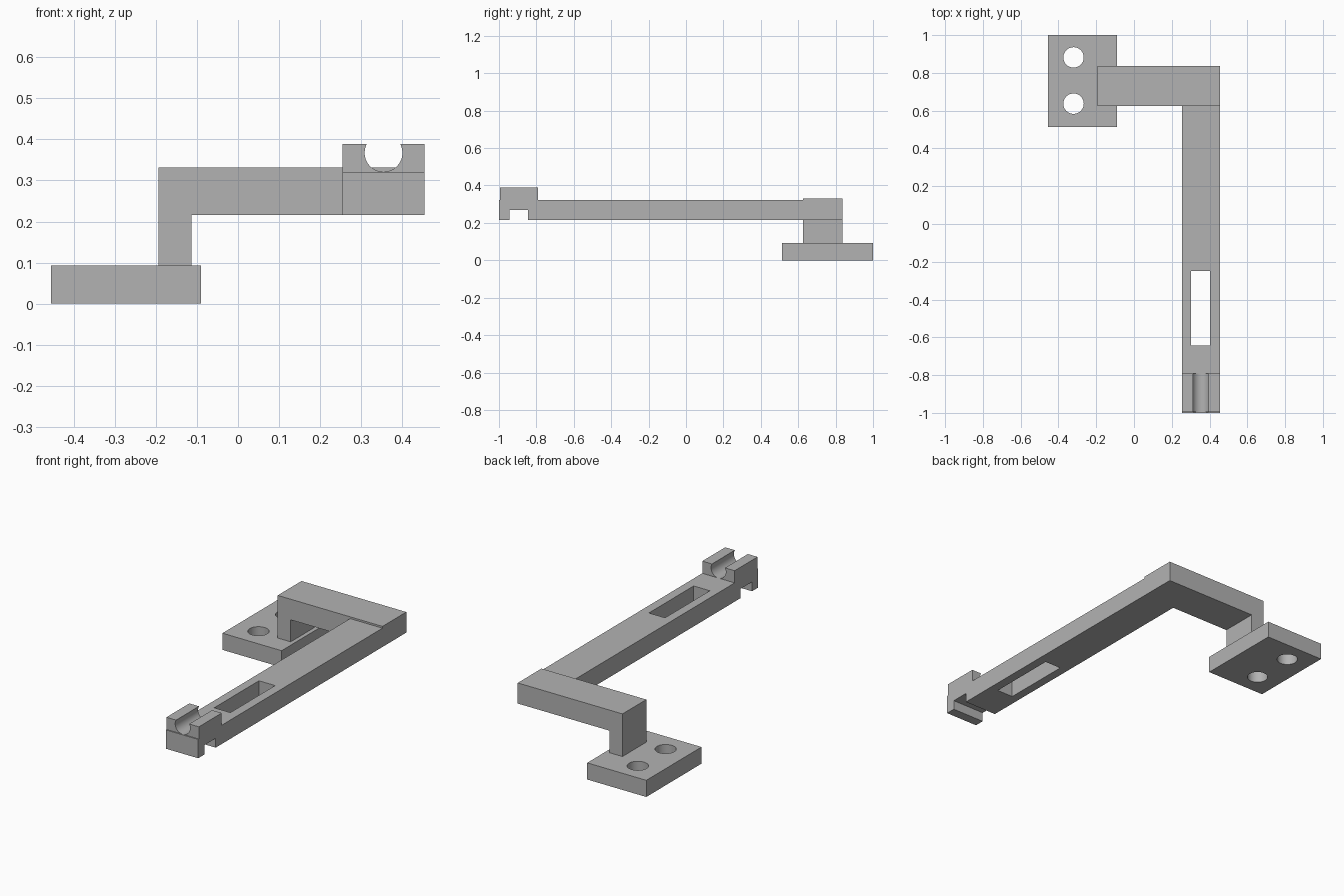
import bpy
import bmesh
import math
from mathutils import Vector

cube = bpy.data.objects.get("Cube")
if cube:
    bpy.data.objects.remove(cube, do_unlink=True)

grey = bpy.data.materials.new("plain grey")
grey.use_nodes = True
grey.diffuse_color = (0.45, 0.45, 0.45, 1)
grey.node_tree.nodes["Principled BSDF"].inputs["Base Color"].default_value = grey.diffuse_color


def extrude(name, points, axis, start, end):
    """Extrude a closed 2D profile along an axis; points use the other two axes in order."""
    def place(p, depth):
        co = list(p)
        co.insert("xyz".index(axis), depth)
        return co
    bm = bmesh.new()
    face = bm.faces.new([bm.verts.new(place(p, start)) for p in points])
    result = bmesh.ops.extrude_face_region(bm, geom=[face])
    verts = [g for g in result["geom"] if isinstance(g, bmesh.types.BMVert)]
    bmesh.ops.translate(bm, verts=verts, vec=Vector(place((0, 0), end - start)))
    bmesh.ops.recalc_face_normals(bm, faces=bm.faces)
    mesh = bpy.data.meshes.new(name)
    bm.to_mesh(mesh)
    bm.free()
    mesh.materials.append(grey)
    obj = bpy.data.objects.new(name, mesh)
    bpy.context.collection.objects.link(obj)
    return obj


def rect(a0, a1, b0, b1):
    return [(a0, b0), (a1, b0), (a1, b1), (a0, b1)]


def arc(cx, cy, radius, start, end, steps):
    angles = [start + (end - start) * i / steps for i in range(steps + 1)]
    return [(cx + radius * math.cos(a), cy + radius * math.sin(a)) for a in angles]


def cut(obj, cutter):
    """Subtract a cutter and discard it."""
    mod = obj.modifiers.new("cut", "BOOLEAN")
    mod.operation = "DIFFERENCE"
    mod.solver = "EXACT"
    mod.object = cutter
    cutter.hide_render = True
    bpy.context.view_layer.update()
    evaluated = obj.evaluated_get(bpy.context.evaluated_depsgraph_get())
    mesh = bpy.data.meshes.new_from_object(evaluated)
    obj.modifiers.clear()
    obj.data = mesh
    bpy.data.objects.remove(cutter, do_unlink=True)


# Mounting plate with two screw holes
plate = extrude("mounting_plate", rect(-0.455, -0.09, 0.513, 1.0), "z", 0, 0.093)
for y in (0.637, 0.882):
    hole = arc(-0.32, y, 0.054, 0, math.tau, 48)[:-1]
    cut(plate, extrude("hole_cutter", hole, "z", -0.1, 0.2))

# Riser and cross arm in one bent piece
bend = [(-0.193, 0.093), (-0.113, 0.093), (-0.113, 0.216), (0.454, 0.216),
        (0.454, 0.331), (-0.193, 0.331)]
cross_arm = extrude("riser_and_cross_arm", bend, "y", 0.626, 0.836)

# Long arm with a notch under its tip and a slot through it
side = [(-1.0, 0.216), (-0.945, 0.216), (-0.945, 0.268), (-0.845, 0.268),
        (-0.845, 0.216), (0.626, 0.216), (0.626, 0.321), (-1.0, 0.321)]
long_arm = extrude("long_arm", side, "x", 0.254, 0.454)
cut(long_arm, extrude("slot_cutter", rect(0.303, 0.403, -0.643, -0.248), "z", 0.1, 0.5))

# Clip block with a round groove open at the top
top, centre, radius = 0.389, 0.367, 0.046
lip = math.asin((top - centre) / radius)
groove = arc(0.354, centre, radius, math.pi - lip, math.tau + lip, 40)
clip = [(0.254, 0.321), (0.254, top)] + groove + [(0.454, top), (0.454, 0.321)]
clip_block = extrude("clip_block", clip, "y", -0.994, -0.792)

# Smooth only the round walls
for obj in (plate, cross_arm, long_arm, clip_block):
    bpy.ops.object.select_all(action="DESELECT")
    obj.select_set(True)
    bpy.context.view_layer.objects.active = obj
    bpy.ops.object.shade_smooth_by_angle(angle=math.radians(30))
